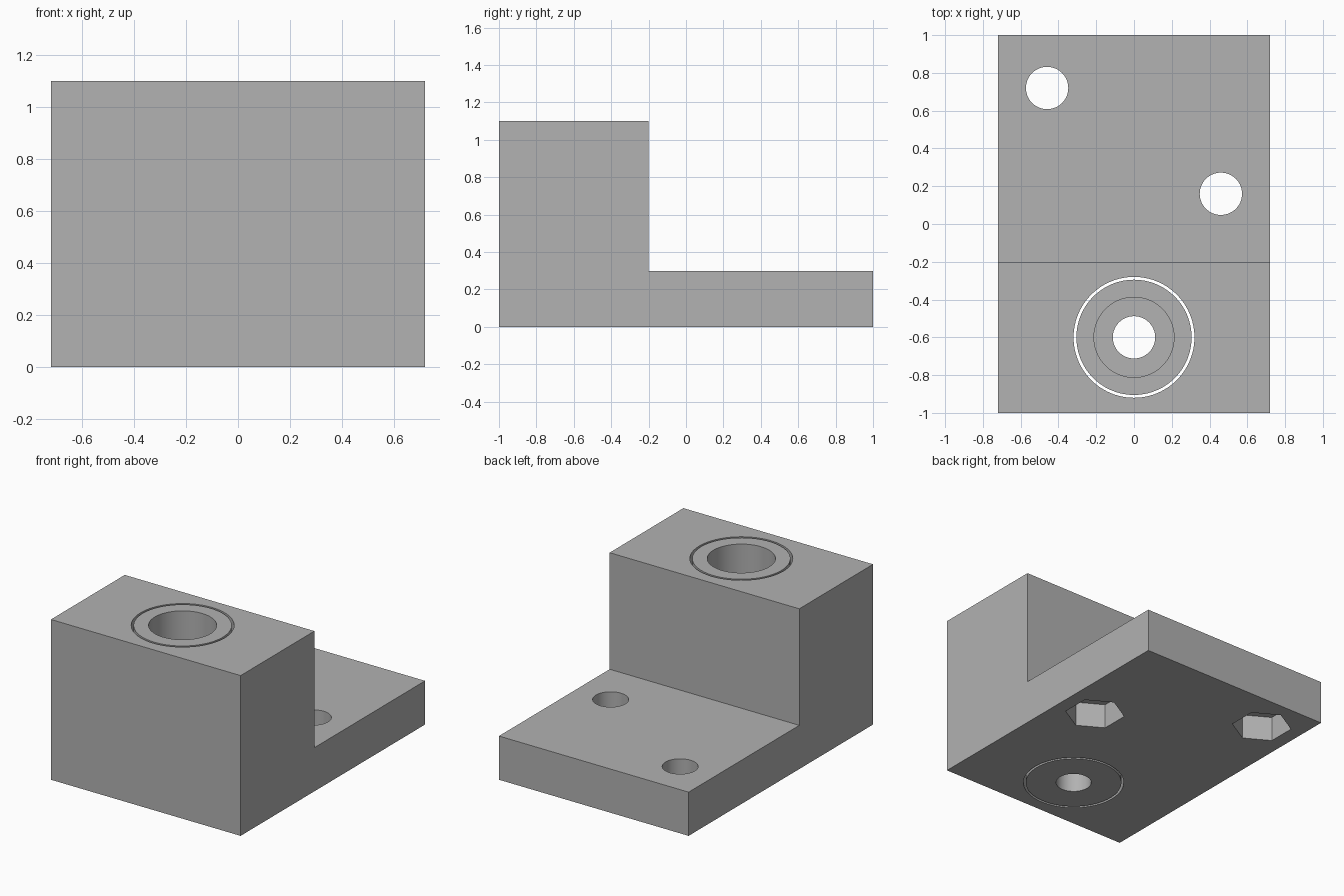
import bpy, bmesh, math
from mathutils import Vector

default = bpy.data.objects.get("Cube")
if default:
    bpy.data.objects.remove(default, do_unlink=True)

WIDTH, HEIGHT, BASE = 1.44, 1.10, 0.30
BORE_Y = -0.60
SEGMENTS = 96

grey = bpy.data.materials.new("plain_grey")
grey.use_nodes = True
colour = (0.445, 0.445, 0.445, 1)
grey.diffuse_color = colour
grey.node_tree.nodes["Principled BSDF"].inputs["Base Color"].default_value = colour


def make_object(name, bm):
    bmesh.ops.recalc_face_normals(bm, faces=bm.faces)
    mesh = bpy.data.meshes.new(name)
    bm.to_mesh(mesh)
    bm.free()
    obj = bpy.data.objects.new(name, mesh)
    bpy.context.collection.objects.link(obj)
    mesh.materials.append(grey)
    return obj


def activate(obj):
    bpy.ops.object.select_all(action='DESELECT')
    obj.select_set(True)
    bpy.context.view_layer.objects.active = obj


def cut_cylinder(target, x, y, radius, bottom, top, sides=SEGMENTS):
    bpy.ops.mesh.primitive_cylinder_add(
        vertices=sides, radius=radius, depth=top - bottom,
        location=(x, y, (top + bottom) / 2))
    cutter = bpy.context.object
    cutter.name = "hole_cutter"
    cutter.hide_render = True
    cutter.data.materials.append(grey)
    activate(target)
    cut = target.modifiers.new("cut", 'BOOLEAN')
    cut.operation, cut.solver, cut.object = 'DIFFERENCE', 'EXACT', cutter
    bpy.ops.object.modifier_apply(modifier=cut.name)
    bpy.data.objects.remove(cutter, do_unlink=True)


# Stepped block: side profile extruded across the width
bm = bmesh.new()
profile = [(-1, 0), (1, 0), (1, BASE), (-0.2, BASE), (-0.2, HEIGHT), (-1, HEIGHT)]
side = bm.faces.new([bm.verts.new((-WIDTH / 2, y, z)) for y, z in profile])
swept = bmesh.ops.extrude_face_region(bm, geom=[side])["geom"]
bmesh.ops.translate(bm, vec=(WIDTH, 0, 0),
                    verts=[v for v in swept if isinstance(v, bmesh.types.BMVert)])
block = make_object("stepped_block", bm)

# Through bore for the bushing
cut_cylinder(block, 0, BORE_Y, 0.32, -0.1, HEIGHT + 0.1)

# Bolt holes with hexagonal nut pockets underneath
for x, y in [(-0.46, 0.72), (0.46, 0.16)]:
    cut_cylinder(block, x, y, 0.112, -0.1, BASE + 0.1)
    cut_cylinder(block, x, y, 0.19, -0.1, 0.17, sides=6)

# Loose bushing with a counterbored hole, revolved about its axis
bm = bmesh.new()
profile = [(0.112, 0), (0.305, 0), (0.305, HEIGHT), (0.212, HEIGHT),
           (0.212, BASE), (0.112, BASE)]
verts = [bm.verts.new((r, 0, z)) for r, z in profile]
edges = [bm.edges.new((verts[i - 1], verts[i])) for i in range(len(verts))]
bmesh.ops.spin(bm, geom=verts + edges, cent=(0, 0, 0), axis=(0, 0, 1),
               angle=math.tau, steps=SEGMENTS, use_merge=True)
bmesh.ops.remove_doubles(bm, verts=bm.verts, dist=0.0001)
bushing = make_object("bushing", bm)
bushing.location = Vector((0, BORE_Y, 0))

for obj in (block, bushing):
    activate(obj)
    bpy.ops.object.shade_smooth_by_angle(angle=math.radians(30))
